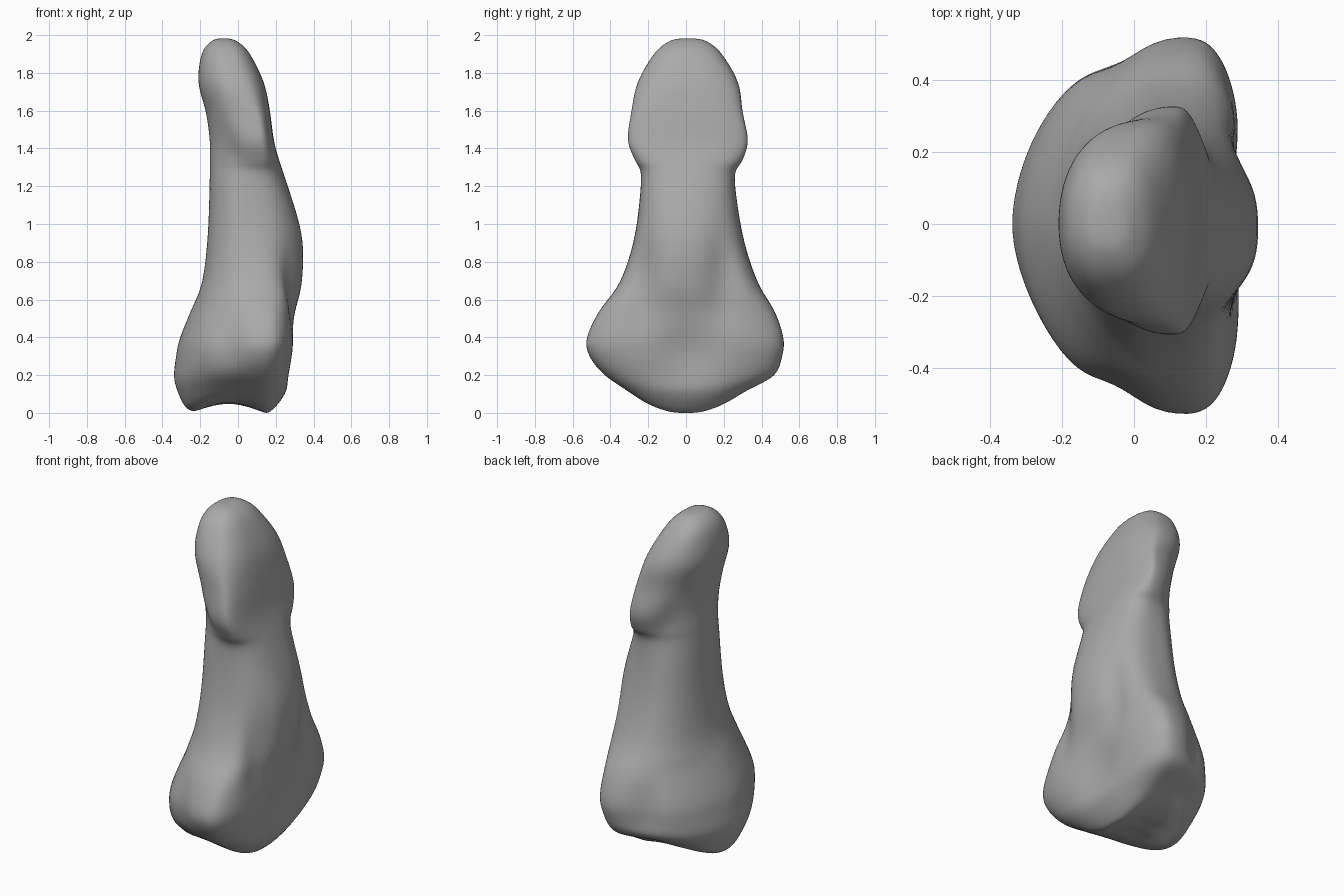
import bpy, bmesh
from math import sin, cos, pi, exp

cube = bpy.data.objects.get("Cube")
if cube:
    bpy.data.objects.remove(cube)

# Cross-sections in hundredths: height, x min, x max, y min, y max, x of widest point
SECTIONS = [
    (0, -22, 15, -13, 13, -4),
    (4, -28, 20, -23, 23, -3),
    (12, -32, 26, -33, 34, 1),
    (20, -34, 28, -43, 47, 7),
    (30, -33, 30, -51, 51, 11),
    (40, -31, 31, -53, 52, 13),
    (55, -25, 31, -46, 47, 12),
    (70, -19, 34, -35, 38, 8),
    (95, -16, 34, -27, 30, 5),
    (125, -15, 25, -24, 26, 5),
    (134, -15, 22, -27, 30, 10),
    (145, -15, 19, -31, 33, 11),
    (160, -17, 17, -29, 30, 8),
    (175, -21, 14, -26, 28, 0),
    (188, -20, 8, -19, 21, -6),
    (195, -17, 3, -13, 15, -7),
    (199, -12, -3, -6, 8, -8),
]
SIDES, STEPS = 96, 6


def bump(value, centre, width):
    return exp(-((value - centre) / width) ** 2)


def catmull(a, b, c, d, t):
    return 0.5 * (2 * b + (c - a) * t + (2 * a - 5 * b + 4 * c - d) * t * t
                  + (3 * b - a - 3 * c + d) * t ** 3)


def all_sections():
    """Smoothly interpolated sections in model units."""
    last = len(SECTIONS) - 1
    for i in range(last):
        keys = [SECTIONS[min(max(i + k, 0), last)] for k in (-1, 0, 1, 2)]
        for s in range(STEPS):
            yield [catmull(*v, s / STEPS) / 100 for v in zip(*keys)]
    yield [v / 100 for v in SECTIONS[-1]]


def shape(x, y, z):
    """Carve the grooves, the lobes and the saddle joint."""
    if x > 0:
        # channels between the central ridge and the base knobs
        x -= 0.045 * bump(abs(y + 0.02), 0.21, 0.08) * bump(z, 0.72, 0.22)
        # hollow between the two base knobs
        x -= 0.05 * bump(y, 0.02, 0.16) * bump(z, 0.34, 0.15)
    # hollow in front of each base knob
    y *= 1 - 0.09 * bump(x, -0.05, 0.08) * bump(z, 0.36, 0.17)
    # slanting recess behind the hanging head lobes
    edge = 0.03 - 0.6 * (z - 1.35)
    behind = 1 / (1 + exp((x - edge) / 0.025))
    y *= 1 - 0.17 * behind * bump(z, 1.45, 0.14)
    # arched saddle under the base
    arch = max(0, 1 - ((x + 0.05) / 0.2) ** 2)
    z += 0.06 * arch * max(0, 1 - z / 0.25)
    return x, y, z


def section_ring(z, x0, x1, y0, y1, xc):
    ring = []
    for k in range(SIDES):
        a = 2 * pi * k / SIDES
        c, s = cos(a), sin(a)
        # squarer on the ridge side, fuller or narrower towards the back
        if c > 0:
            across, along = 0.68, 0.85
        else:
            across = 0.92
            along = 1.12 if z < 0.6 else 0.92
        x = xc + abs(c) ** across * (x1 - xc if c > 0 else x0 - xc)
        y = abs(s) ** along * (y1 if s > 0 else y0)
        ring.append((x, y, z))
    return ring


# Loft the bone
bm = bmesh.new()
rings = [section_ring(*sec) for sec in all_sections()]
# shrinking rings fill the joint surface below
floor = rings[0]
inner = [[(-0.04 + (x + 0.04) * f, y * f, z) for x, y, z in floor]
         for f in (0.25, 0.5, 0.75)]
rings = inner + rings
loops = [[bm.verts.new(shape(*p)) for p in ring] for ring in rings]
for low, high in zip(loops, loops[1:]):
    for k in range(SIDES):
        n = (k + 1) % SIDES
        bm.faces.new((low[k], low[n], high[n], high[k]))

# Close both ends
for loop, tip in ((loops[0], shape(-0.04, 0, 0)), (loops[-1], (-0.08, 0.01, 2.0))):
    centre = bm.verts.new(tip)
    for k in range(SIDES):
        bm.faces.new((loop[k], loop[(k + 1) % SIDES], centre))
for _ in range(6):
    bmesh.ops.smooth_vert(bm, verts=bm.verts, factor=0.5,
                          use_axis_x=True, use_axis_y=True, use_axis_z=True)

# Rest on the ground
low = min(v.co.z for v in bm.verts)
bmesh.ops.translate(bm, verts=bm.verts, vec=(0, 0, -low))
bmesh.ops.recalc_face_normals(bm, faces=bm.faces)

mesh = bpy.data.meshes.new("finger_bone")
bm.to_mesh(mesh)
bm.free()
bone = bpy.data.objects.new("finger_bone", mesh)
bpy.context.collection.objects.link(bone)

# Plain grey colour
grey = bpy.data.materials.new("bone_grey")
grey.use_nodes = True
colour = (0.4, 0.4, 0.4, 1)
grey.diffuse_color = colour
grey.node_tree.nodes["Principled BSDF"].inputs["Base Color"].default_value = colour
mesh.materials.append(grey)

bpy.context.view_layer.objects.active = bone
bone.select_set(True)
bpy.ops.object.shade_smooth()
